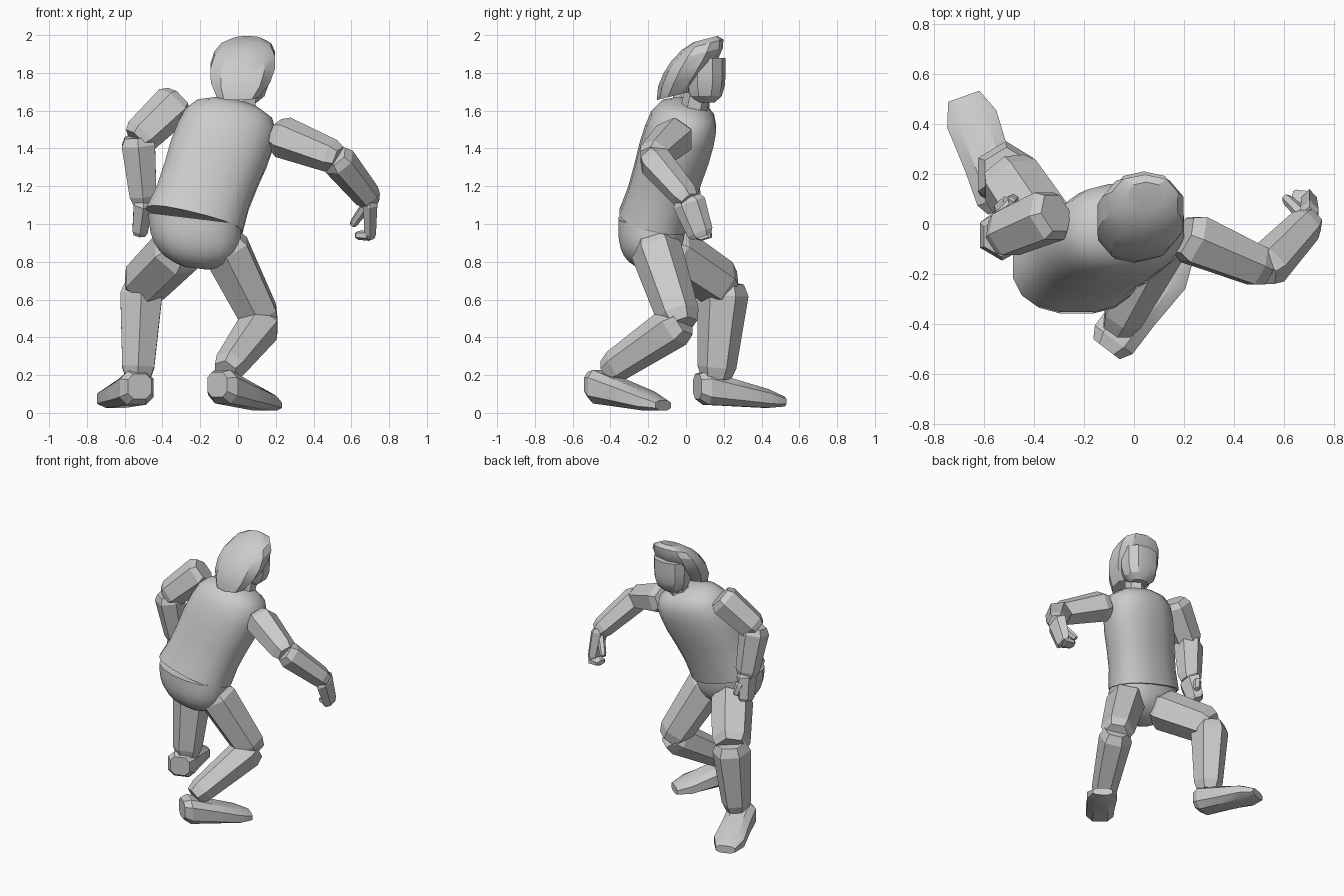
import bpy, bmesh, math
from mathutils import Vector

if "Cube" in bpy.data.objects:
    bpy.data.objects.remove(bpy.data.objects["Cube"], do_unlink=True)

grey = bpy.data.materials.new("plain grey")
grey.use_nodes = True
color = (0.6, 0.6, 0.6, 1)
grey.diffuse_color = color
grey.node_tree.nodes["Principled BSDF"].inputs["Base Color"].default_value = color

SIDEWAYS, FORWARD, UP = Vector((1, 0, 0)), Vector((0, 1, 0)), Vector((0, 0, 1))


def loft(name, rings, sides, square=1, smooth=None):
    """Skin closed rings given as (centre, half-width vector, half-depth vector)."""
    bm = bmesh.new()
    loops = []
    for centre, across, along in rings:
        loop = []
        for i in range(sides):
            angle = math.tau * (i + 0.5) / sides
            c, s = math.cos(angle), math.sin(angle)
            c = math.copysign(abs(c) ** square, c)
            s = math.copysign(abs(s) ** square, s)
            loop.append(bm.verts.new(centre + across * c + along * s))
        loops.append(loop)
    for lower, upper in zip(loops, loops[1:]):
        for i in range(sides):
            j = (i + 1) % sides
            bm.faces.new((lower[i], lower[j], upper[j], upper[i]))
    bm.faces.new(loops[0])
    bm.faces.new(loops[-1])
    bmesh.ops.recalc_face_normals(bm, faces=bm.faces)
    mesh = bpy.data.meshes.new(name)
    bm.to_mesh(mesh)
    bm.free()
    mesh.materials.append(grey)
    obj = bpy.data.objects.new(name, mesh)
    bpy.context.collection.objects.link(obj)
    if smooth:
        bpy.ops.object.select_all(action='DESELECT')
        obj.select_set(True)
        bpy.context.view_layer.objects.active = obj
        bpy.ops.object.shade_smooth_by_angle(angle=math.radians(smooth))


def dome(name, base, tip, wide, deep, power, roll=0, pitch=0, flare=1, waist=0,
         sides=16, steps=8, smooth=40):
    """Oval column closing toward its tip; a low power rounds it, a high one keeps it full."""
    base, tip = Vector(base), Vector(tip)
    across = Vector((math.cos(roll), 0, -math.sin(roll))) * wide
    along = Vector((0, math.cos(pitch), -math.sin(pitch))) * deep
    rings = []
    for i in range(steps):
        t = math.sin(math.pi / 2 * i / steps)
        k = math.sqrt(1 - t ** power) * min(1, flare + t)
        k -= waist * max(0, math.sin(math.tau * t))
        rings.append((base.lerp(tip, t), across * k, along * k))
    loft(name, rings, sides, 0.85, smooth)


def limb(name, start, end, width, taper=0.75, flat=1, side=SIDEWAYS):
    """Six-sided tapered segment with chamfered ends."""
    start, end = Vector(start), Vector(end)
    along = (end - start).cross(side).normalized()
    across = along.cross(end - start).normalized()
    rings = []
    for t, swell in ((0, 0.75), (0.12, 1), (0.88, 1), (1, 0.8)):
        k = width * swell * (1 + (taper - 1) * t)
        rings.append((start.lerp(end, t * 1.08 - 0.04), across * k * flat, along * k))
    loft(name, rings, 6)


def foot(name, heel, toe):
    """Shoe that thins from heel to toe and rests on its sole."""
    heel, toe = Vector(heel), Vector(toe)
    across = (toe - heel).cross(UP).normalized()
    rings = []
    for t, swell in ((0, 0.7), (0.1, 1), (0.4, 1), (0.8, 1.1), (1, 0.7)):
        height = 0.1 - 0.06 * t
        rings.append((heel.lerp(toe, t) + UP * height,
                      across * swell * 0.1, UP * height * min(1, swell)))
    loft(name, rings, 8, 0.7, 25)


# Trunk
dome("torso", (-0.23, -0.17, 1.02), (0, 0.02, 1.65), 0.265, 0.19, 12,
     roll=0.24, pitch=0.22, waist=0.05)
dome("pelvis", (-0.23, -0.18, 1.03), (-0.22, -0.19, 0.76), 0.25, 0.18, 3, roll=0.12)

# Neck and head
limb("neck", (0.02, 0.03, 1.55), (0.04, 0.06, 1.7), 0.07, 1)
dome("face", (0.04, 0.1, 1.88), (0.04, 0.1, 1.63), 0.13, 0.11, 5, sides=10, steps=5, smooth=30)
dome("hair", (0, -0.06, 1.68), (0.05, 0.11, 1.99), 0.18, 0.15, 6, pitch=-0.25, flare=0.65,
     sides=10, steps=6, smooth=25)

# Left arm, swung outward
elbow, wrist, knuckles = (0.52, -0.18, 1.35), (0.7, 0.01, 1.13), (0.7, 0.08, 0.94)
limb("left_upper_arm", (0.21, -0.05, 1.47), elbow, 0.115, side=FORWARD)
limb("left_forearm", elbow, wrist, 0.095, side=FORWARD)
limb("left_hand", wrist, knuckles, 0.09, flat=0.5)
limb("left_fingers", knuckles, (0.63, 0.1, 0.94), 0.03, flat=2, side=FORWARD)
limb("left_thumb", wrist, (0.61, 0.1, 1), 0.03)

# Right arm, bent at the side
elbow, wrist = (-0.53, -0.05, 1.45), (-0.5, 0, 1.12)
limb("right_upper_arm", (-0.32, 0.04, 1.65), elbow, 0.115, 0.85, side=FORWARD)
limb("right_forearm", elbow, wrist, 0.105)
limb("right_hand", wrist, (-0.52, 0.04, 0.95), 0.1, flat=0.6)
limb("right_thumb", (-0.5, 0.08, 1.08), (-0.48, 0.1, 1), 0.03)

# Left leg, bent and trailing
knee = (0.13, -0.03, 0.48)
limb("left_thigh", (-0.08, -0.17, 0.9), knee, 0.14, 0.8)
limb("left_shin", knee, (-0.06, -0.4, 0.23), 0.12, 0.7)
foot("left_foot", (-0.11, -0.5, 0.05), (0.18, -0.12, 0))

# Right leg, stepping ahead
knee = (-0.51, 0.2, 0.67)
limb("right_thigh", (-0.31, -0.1, 0.87), knee, 0.145, 0.9)
limb("right_shin", knee, (-0.53, 0.16, 0.2), 0.14, 0.7, flat=0.95)
foot("right_foot", (-0.52, 0.06, 0.04), (-0.68, 0.51, 0.02))
